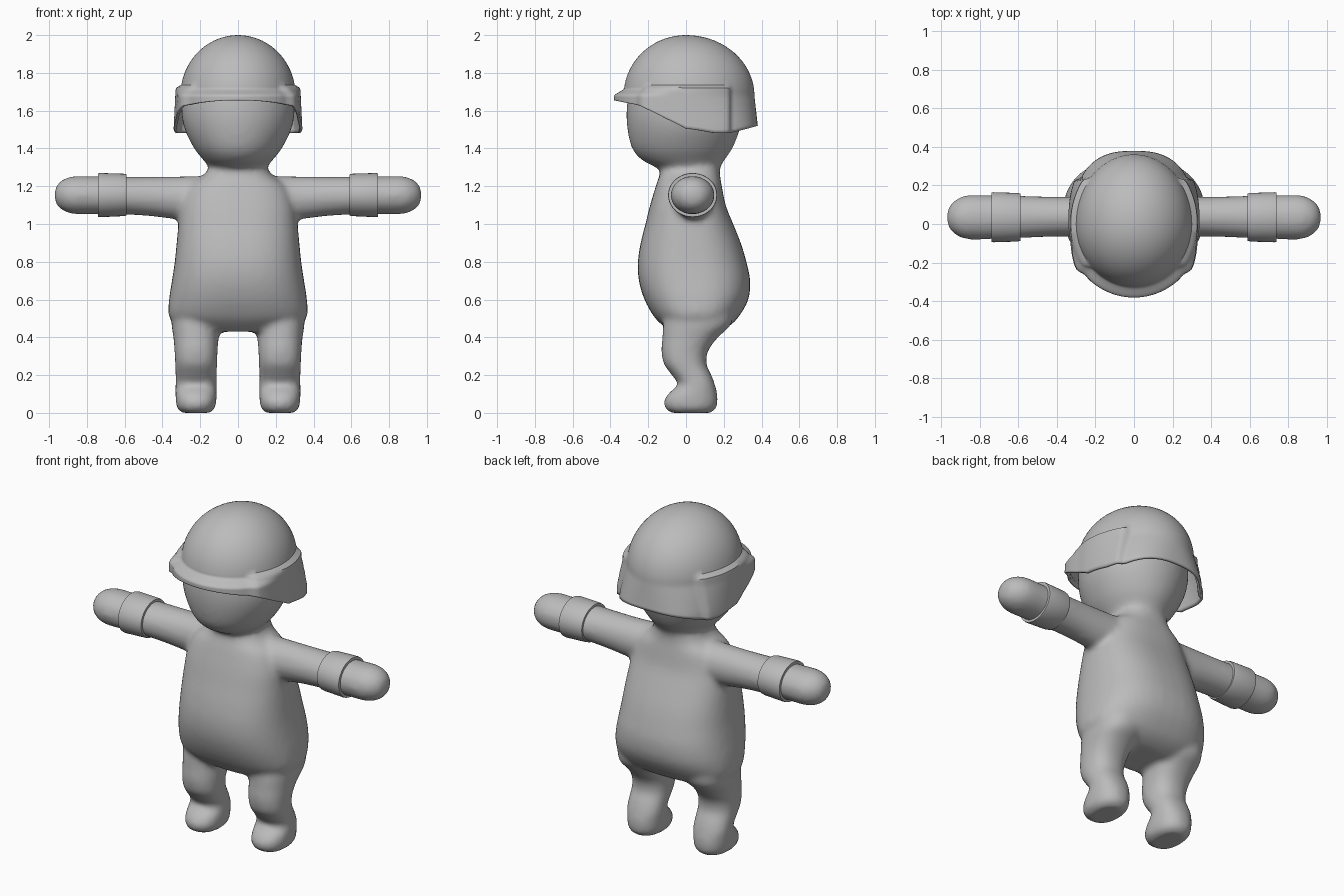
import bpy, bmesh, math
from mathutils import Vector

if "Cube" in bpy.data.objects:
    bpy.data.objects.remove(bpy.data.objects["Cube"])

grey = bpy.data.materials.new("plain grey")
grey.diffuse_color = (0.5, 0.5, 0.5, 1)
grey.use_nodes = True
grey.node_tree.nodes["Principled BSDF"].inputs["Base Color"].default_value = grey.diffuse_color


def finish(bm, name):
    bmesh.ops.recalc_face_normals(bm, faces=bm.faces)
    me = bpy.data.meshes.new(name)
    bm.to_mesh(me)
    bm.free()
    me.materials.append(grey)
    ob = bpy.data.objects.new(name, me)
    bpy.context.collection.objects.link(ob)
    for p in me.polygons:
        p.use_smooth = True
    return ob


def spline(rows, steps):
    """Smooth the list of ring parameters with a Catmull-Rom curve."""
    out = []
    for i in range(len(rows) - 1):
        p = [rows[max(0, min(len(rows) - 1, i + k))] for k in (-1, 0, 1, 2)]
        for s in range(steps):
            t = s / steps
            out.append([0.5 * (2 * b + (c - a) * t + (2 * a - 5 * b + 4 * c - d) * t * t
                               + (3 * b - a - 3 * c + d) * t ** 3) for a, b, c, d in zip(*p)])
    return out + [list(rows[-1])]


def loft(bm, rows, place, power=2.0, segs=40, steps=4):
    """Closed skin over rings; place(ring, u, v) gives the position of a rim point."""
    rings = []
    for r in spline(rows, steps) if steps > 1 else rows:
        ring = []
        for k in range(segs):
            a = 2 * math.pi * k / segs
            c, s = math.cos(a), math.sin(a)
            u = math.copysign(abs(c) ** (2 / power), c)
            v = math.copysign(abs(s) ** (2 / power), s)
            ring.append(bm.verts.new(place(r, u, v)))
        rings.append(ring)
    for A, B in zip(rings, rings[1:]):
        for k in range(segs):
            j = (k + 1) % segs
            bm.faces.new((A[k], A[j], B[j], B[k]))
    bm.faces.new(rings[0][::-1])
    bm.faces.new(rings[-1])


def upright(cx):
    # ring = height, front y, back y, half width
    return lambda r, u, v: (cx + r[3] * u, (r[1] + r[2]) / 2 + (r[2] - r[1]) / 2 * v, r[0])


def sideways(side):
    # ring = distance, centre y, centre z, half depth, half height
    return lambda r, u, v: (side * r[0], r[1] + r[3] * u, r[2] + r[4] * v)


# Body: torso, head, arms and legs fused into one soft skin
bm = bmesh.new()
torso = [(0.43, -0.08, 0.17, 0.22), (0.46, -0.12, 0.23, 0.31), (0.51, -0.17, 0.28, 0.365),
         (0.60, -0.22, 0.33, 0.365), (0.70, -0.25, 0.34, 0.35), (0.80, -0.255, 0.32, 0.335),
         (0.90, -0.24, 0.29, 0.325), (1.00, -0.215, 0.25, 0.315), (1.10, -0.19, 0.21, 0.30),
         (1.20, -0.16, 0.19, 0.26), (1.26, -0.14, 0.18, 0.18), (1.32, -0.13, 0.18, 0.145)]
loft(bm, torso, upright(0), 2.5)
head = [(1.26, -0.10, 0.17, 0.13), (1.30, -0.16, 0.18, 0.15), (1.34, -0.235, 0.205, 0.185),
        (1.40, -0.285, 0.245, 0.232), (1.50, -0.31, 0.285, 0.282), (1.60, -0.315, 0.30, 0.30),
        (1.70, -0.30, 0.30, 0.285), (1.80, -0.25, 0.26, 0.24), (1.88, -0.17, 0.18, 0.16),
        (1.92, -0.04, 0.05, 0.04)]
loft(bm, head, upright(0))
leg = [(0.0, -0.08, 0.13, 0.075), (0.025, -0.11, 0.16, 0.10), (0.07, -0.115, 0.168, 0.108),
       (0.115, -0.08, 0.163, 0.109), (0.15, -0.042, 0.153, 0.109), (0.20, -0.075, 0.135, 0.109),
       (0.26, -0.118, 0.108, 0.111), (0.33, -0.13, 0.118, 0.114), (0.40, -0.125, 0.17, 0.120),
       (0.47, -0.12, 0.24, 0.13), (0.56, -0.10, 0.25, 0.125)]
arm = [(0.10, 0.03, 1.135, 0.12, 0.12), (0.30, 0.038, 1.137, 0.105, 0.115),
       (0.45, 0.038, 1.145, 0.105, 0.105), (0.60, 0.036, 1.15, 0.11, 0.1),
       (0.75, 0.035, 1.152, 0.114, 0.1), (0.87, 0.035, 1.153, 0.114, 0.1),
       (0.93, 0.035, 1.153, 0.088, 0.08), (0.96, 0.035, 1.153, 0.055, 0.05),
       (0.973, 0.035, 1.153, 0.01, 0.01)]
for side in (-1, 1):
    loft(bm, leg, upright(side * 0.222), 2.3)
    loft(bm, arm, sideways(side))
body = finish(bm, "body")
mod = body.modifiers.new("fuse", 'REMESH')
mod.mode = 'VOXEL'
mod.voxel_size = 0.016
mod.use_smooth_shade = True
mod = body.modifiers.new("soften", 'SMOOTH')
mod.factor = 0.5
mod.iterations = 8

# Wrist cuffs
cuff = [(0.59, 0.035, 1.153, 0.105, 0.095), (0.59, 0.035, 1.154, 0.122, 0.109),
        (0.605, 0.035, 1.154, 0.126, 0.112), (0.73, 0.035, 1.153, 0.130, 0.117),
        (0.74, 0.035, 1.153, 0.128, 0.115), (0.74, 0.035, 1.153, 0.105, 0.095)]
for side, label in ((-1, "right"), (1, "left")):
    bm = bmesh.new()
    loft(bm, cuff, sideways(side), steps=1)
    ob = finish(bm, label + "_cuff")
    bpy.context.view_layer.objects.active = ob
    ob.select_set(True)
    bpy.ops.object.shade_smooth_by_angle(angle=math.radians(35))
    ob.select_set(False)


def ease(a, b, x):
    t = max(0.0, min(1.0, (x - a) / (b - a)))
    return t * t * (3 - 2 * t)


RIM = [(-0.33, 1.655), (-0.2, 1.625), (-0.1, 1.56), (0.0, 1.505), (0.1, 1.482), (0.2, 1.482), (0.38, 1.52)]


def rim_height(y):
    for (a, za), (b, zb) in zip(RIM, RIM[1:]):
        if y <= b:
            return za + (zb - za) * max(0, (y - a) / (b - a))
    return RIM[-1][1]


def helmet_point(a, z):
    """Shell surface with a front brim and raised ear covers."""
    c, s = math.cos(a), math.sin(a)
    dome = math.sqrt(max(0, 1 - (max(0, z - 1.68) / 0.32) ** 2))
    low = max(0, 1.68 - z) / 0.16
    if s > 0:
        p = 2 + 0.6 * min(1, low)
        c = math.copysign(abs(c) ** (2 / p), c)
        s = s ** (2 / p)
    x = (0.305 + 0.008 * low) * dome * c
    y = ((0.362 + 0.018 * low) if s > 0 else 0.33) * dome * s
    out = Vector((x, y, 0)).normalized() if dome > 0.01 else Vector()
    brim = 0.052 * ease(1.72, 1.675, z) * ease(0.15, 0.8, -s)
    ear = 0.027 * ease(1.737, 1.718, z) * ease(-0.235, -0.19, y) * ease(0.245, 0.205, y)
    return Vector((x, y, z)) + out * (brim + ear)


# Helmet
bm = bmesh.new()
SEGS, LOW, TOP = 128, 14, 16
phi0 = math.asin(0.057 / 0.32)
rows = []
for i in range(LOW + TOP):
    row = []
    for k in range(SEGS):
        a = 2 * math.pi * k / SEGS
        s = math.sin(a)
        if i <= LOW:
            z0 = rim_height((0.38 if s > 0 else 0.33) * s)
            z = z0 + (1.737 - z0) * i / LOW
        else:
            z = 1.68 + 0.32 * math.sin(phi0 + (math.pi / 2 - phi0) * (i - LOW) / TOP)
        row.append(bm.verts.new(helmet_point(a, z)))
    rows.append(row)
for A, B in zip(rows, rows[1:]):
    for k in range(SEGS):
        j = (k + 1) % SEGS
        bm.faces.new((A[k], A[j], B[j], B[k]))
tip = bm.verts.new((0, 0, 2.0))
for k in range(SEGS):
    bm.faces.new((rows[-1][k], rows[-1][(k + 1) % SEGS], tip))
helmet = finish(bm, "helmet")
bpy.context.view_layer.objects.active = helmet
helmet.select_set(True)
bpy.ops.object.shade_smooth_by_angle(angle=math.radians(40))
mod = helmet.modifiers.new("thickness", 'SOLIDIFY')
mod.thickness = 0.015
mod.offset = -1
